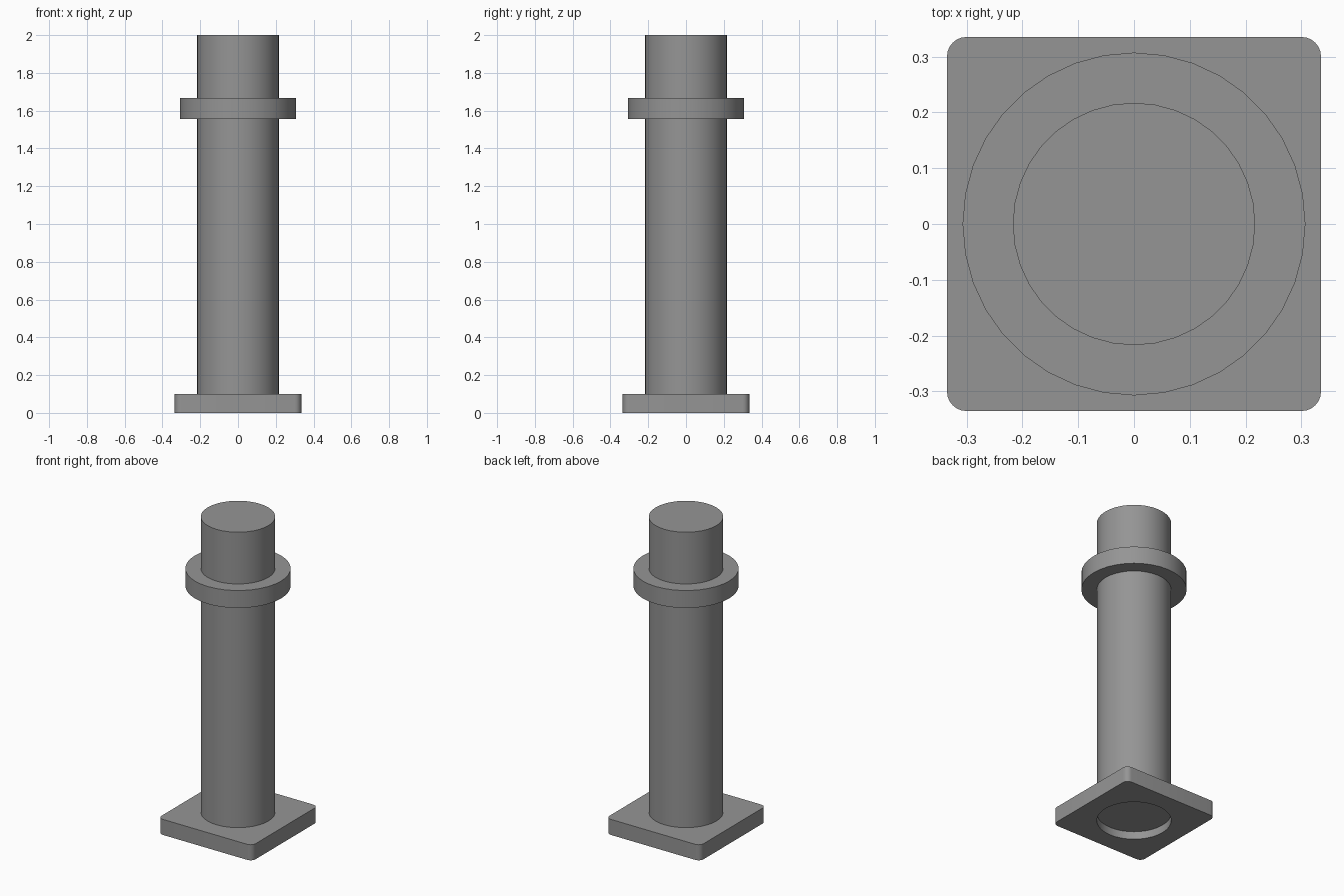
import bpy, bmesh, math

if "Cube" in bpy.data.objects:
    bpy.data.objects.remove(bpy.data.objects["Cube"])

grey = bpy.data.materials.new("mid_grey")
grey.diffuse_color = (0.3, 0.3, 0.3, 1)
grey.use_nodes = True
grey.node_tree.nodes["Principled BSDF"].inputs["Base Color"].default_value = grey.diffuse_color
SEGS = 36


def circle(r):
    return [(r * math.cos(2 * math.pi * i / SEGS), r * math.sin(2 * math.pi * i / SEGS))
            for i in range(SEGS)]


def rounded_square(half, r, steps=6):
    pts = []
    for q in range(4):
        a0 = q * math.pi / 2
        cx = (half - r) * (1 if q in (0, 3) else -1)
        cy = (half - r) * (1 if q in (0, 1) else -1)
        for i in range(steps + 1):
            a = a0 + math.pi / 2 * i / steps
            pts.append((cx + r * math.cos(a), cy + r * math.sin(a)))
    return pts


def loop(bm, pts, z):
    vs = [bm.verts.new((x, y, z)) for x, y in pts]
    es = [bm.edges.new((vs[i], vs[(i + 1) % len(vs)])) for i in range(len(vs))]
    return vs, es


def wall(bm, a, b):
    for i in range(len(a)):
        j = (i + 1) % len(a)
        bm.faces.new((a[i], a[j], b[j], b[i]))


def ring_prism(name, outer, inner, z0, z1):
    """Prism with a hole running through it."""
    bm = bmesh.new()
    ends = []
    for z in (z0, z1):
        o, oe = loop(bm, outer, z)
        i, ie = loop(bm, inner, z)
        bmesh.ops.triangle_fill(bm, use_beauty=True, edges=oe + ie)
        ends.append((o, i))
    wall(bm, ends[0][0], ends[1][0])
    wall(bm, ends[0][1], ends[1][1])
    finish(name, bm)


def solid_prism(name, outline, z0, z1):
    bm = bmesh.new()
    a, _ = loop(bm, outline, z0)
    b, _ = loop(bm, outline, z1)
    bm.faces.new(a)
    bm.faces.new(b)
    wall(bm, a, b)
    finish(name, bm)


def finish(name, bm):
    bmesh.ops.recalc_face_normals(bm, faces=bm.faces)
    me = bpy.data.meshes.new(name)
    bm.to_mesh(me)
    bm.free()
    me.materials.append(grey)
    ob = bpy.data.objects.new(name, me)
    bpy.context.collection.objects.link(ob)
    bpy.ops.object.select_all(action='DESELECT')
    ob.select_set(True)
    bpy.context.view_layer.objects.active = ob
    bpy.ops.object.shade_smooth_by_angle(angle=math.radians(30))


# square foot plate with a round socket
ring_prism("base_plate", rounded_square(0.335, 0.035), circle(0.217), 0, 0.10)
# column seated part way into the plate
solid_prism("column", circle(0.217), 0.05, 2.0)
# collar around the upper column
ring_prism("collar", circle(0.307), circle(0.217), 1.555, 1.667)
